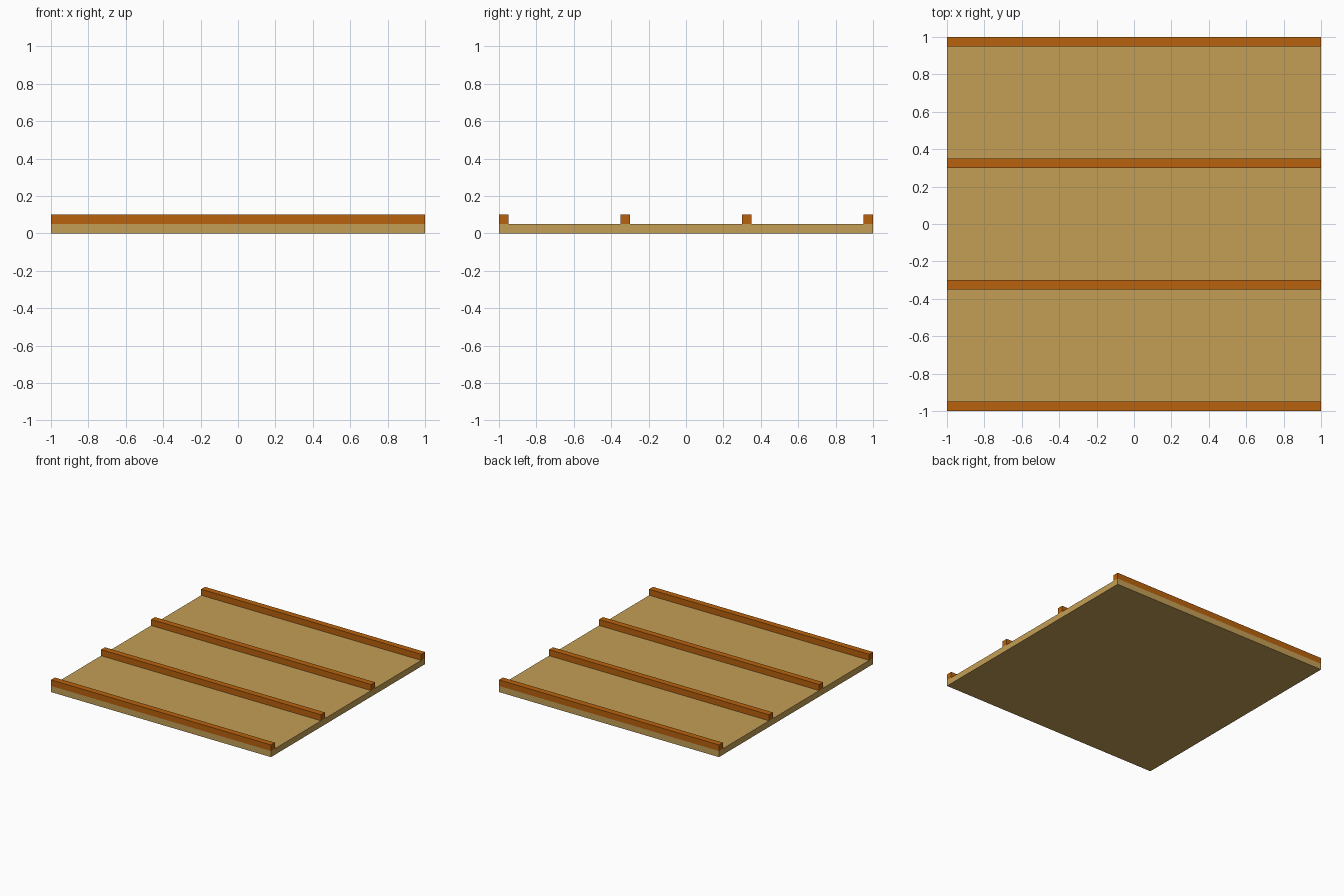
import bpy
import bmesh
from mathutils import Vector

cube = bpy.data.objects.get("Cube")
if cube:
    bpy.data.objects.remove(cube, do_unlink=True)


def make_material(name, colour):
    mat = bpy.data.materials.new(name)
    mat.use_nodes = True
    mat.diffuse_color = colour
    mat.node_tree.nodes["Principled BSDF"].inputs["Base Color"].default_value = colour
    return mat


def add_box(name, size, centre, mat):
    mesh = bpy.data.meshes.new(name)
    bm = bmesh.new()
    bmesh.ops.create_cube(bm, size=1)
    bmesh.ops.scale(bm, vec=Vector(size), verts=bm.verts)
    bm.to_mesh(mesh)
    bm.free()
    mesh.materials.append(mat)
    obj = bpy.data.objects.new(name, mesh)
    obj.location = centre
    bpy.context.collection.objects.link(obj)
    return obj


tan = make_material("tan wood", (0.55, 0.345, 0.092, 1))
orange = make_material("orange brown wood", (0.485, 0.122, 0.004, 1))

LENGTH, THICK, BATTEN = 2.0, 0.05, 0.05

# Flat square panel
add_box("panel", (LENGTH, LENGTH, THICK), (0, 0, THICK / 2), tan)

# Four evenly spaced battens running across the panel
spacing = (LENGTH - BATTEN) / 3
for i in range(4):
    y = -LENGTH / 2 + BATTEN / 2 + i * spacing
    add_box(f"batten_{i + 1}", (LENGTH, BATTEN, BATTEN),
            (0, y, THICK + BATTEN / 2), orange)
